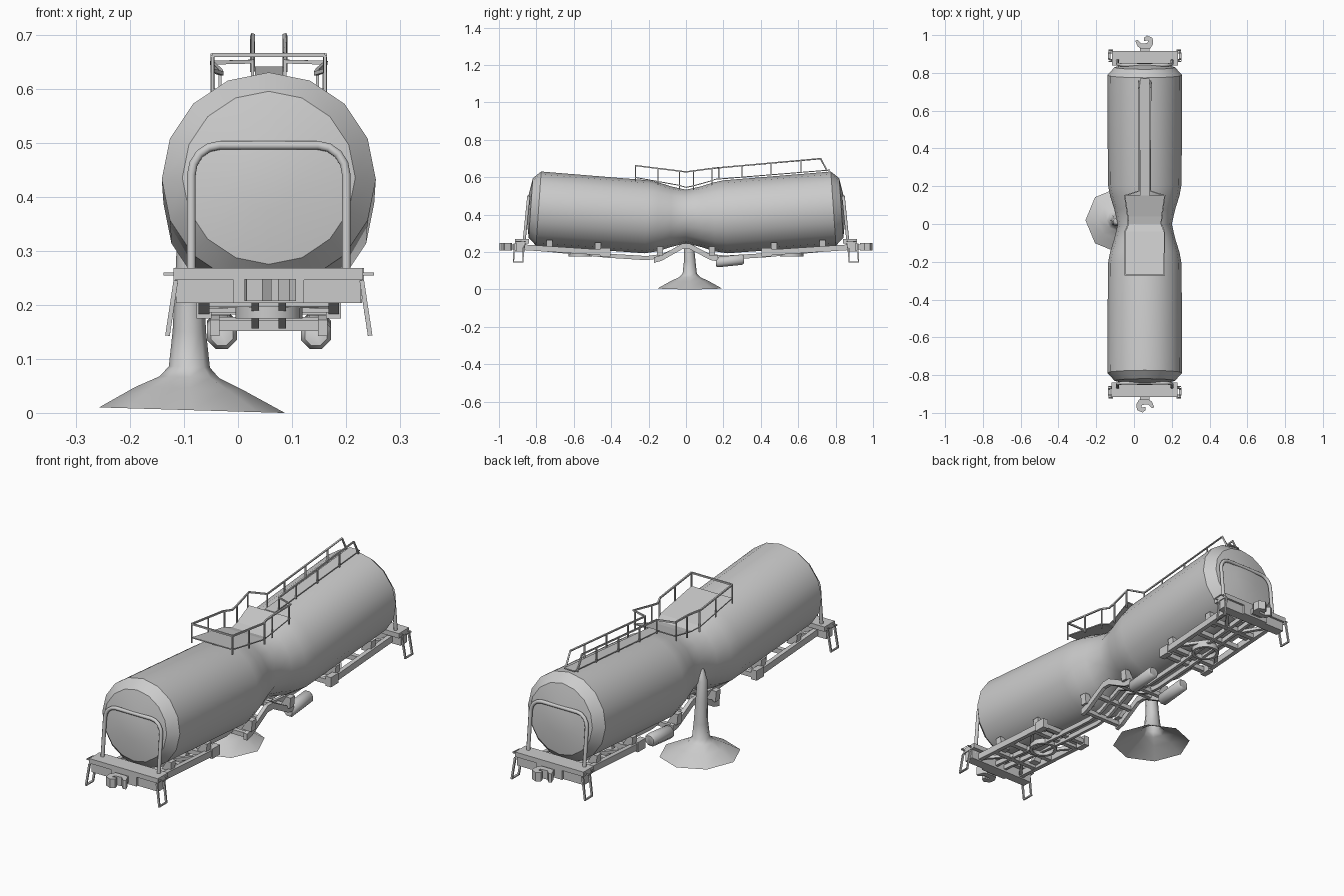
import bpy, bmesh, math
from mathutils import Vector, Matrix

if "Cube" in bpy.data.objects:
    bpy.data.objects.remove(bpy.data.objects["Cube"])

CX = 0.057  # centre line of the wagon
grey = bpy.data.materials.new("plain_grey")
grey.diffuse_color = (0.6, 0.6, 0.6, 1)
grey.use_nodes = True
grey.node_tree.nodes["Principled BSDF"].inputs["Base Color"].default_value = grey.diffuse_color
TURN = Matrix.Translation((CX, 0, 0)) @ Matrix.Rotation(math.pi, 4, 'Z') @ Matrix.Translation((-CX, 0, 0))


def finish(name, bm, smooth=None):
    bmesh.ops.recalc_face_normals(bm, faces=bm.faces)
    me = bpy.data.meshes.new(name)
    bm.to_mesh(me)
    bm.free()
    me.materials.append(grey)
    ob = bpy.data.objects.new(name, me)
    bpy.context.collection.objects.link(ob)
    if smooth:
        bpy.ops.object.select_all(action='DESELECT')
        ob.select_set(True)
        bpy.context.view_layer.objects.active = ob
        bpy.ops.object.shade_smooth_by_angle(angle=math.radians(smooth))
    return ob


def loft(bm, rings, cap_start=True, cap_end=True):
    vs = [[bm.verts.new(p) for p in r] for r in rings]
    n = len(vs[0])
    for a, b in zip(vs, vs[1:]):
        for i in range(n):
            bm.faces.new((a[i], a[(i + 1) % n], b[(i + 1) % n], b[i]))
    if cap_start:
        bm.faces.new(vs[0][::-1])
    if cap_end:
        bm.faces.new(vs[-1])


def box(bm, x0, x1, y0, y1, z0, z1):
    loft(bm, [[(x0, y0, z), (x1, y0, z), (x1, y1, z), (x0, y1, z)] for z in (z0, z1)])


def tube(bm, pts, r, n=4):
    """Round or square bar swept along a path with mitred joints."""
    pts = [Vector(p) for p in pts]
    rings, prev = [], None
    for i, p in enumerate(pts):
        a = (p - pts[i - 1]).normalized() if i else None
        b = (pts[i + 1] - p).normalized() if i < len(pts) - 1 else None
        t = ((a or b) + (b or a)).normalized()
        if prev is None:
            ref = Vector((1, 0, 0)) if abs(t.x) < 0.8 else Vector((0, 1, 0))
        else:
            ref = prev
        u = (ref - t * ref.dot(t)).normalized()
        prev, v = u, t.cross(u)
        rings.append([p + r * (math.cos(k) * u + math.sin(k) * v)
                      for k in [(j + 0.5) * 2 * math.pi / n for j in range(n)]])
    loft(bm, rings)


def beam(bm, x, path, w, h):
    """Flat-sided beam along a (y, z) path."""
    loft(bm, [[(x - w / 2, y, z - h / 2), (x + w / 2, y, z - h / 2),
               (x + w / 2, y, z + h / 2), (x - w / 2, y, z + h / 2)] for y, z in path])


def interp(path, y):
    for (a, za), (b, zb) in zip(path, path[1:]):
        if a <= y <= b:
            return za + (zb - za) * (y - a) / (b - a)
    return path[-1][1]


# Tank: two tilted 16-sided halves crushed at the middle, with domed ends
half = [(0.848, 0.436, 0.06, 0.07), (0.83, 0.435, 0.16, 0.07), (0.788, 0.432, 0.198, 0.07),
        (0.21, 0.388, 0.195, 0.05), (0.15, 0.387, 0.184, 0.03), (0.08, 0.388, 0.162, 0.01)]
prof = [(-y, z, r, t) for y, z, r, t in half] + [(0, 0.39, 0.143, 0)] + \
       [(y, z, r, -t) for y, z, r, t in half[::-1]]
bm = bmesh.new()
loft(bm, [[(CX + r * math.cos(a), y + t * r * math.sin(a), z + r * math.sin(a))
           for a in [k * math.pi / 8 for k in range(16)]] for y, z, r, t in prof])
finish("tank", bm, 35)

# Spilled liquid: thin stream flaring into an eight-sided puddle
spill = [(0.005, -0.085, 0.02, 0.172), (0.045, -0.09, 0.02, 0.1), (0.066, -0.09, 0.02, 0.055),
         (0.085, -0.09, 0.02, 0.038), (0.15, -0.09, 0.02, 0.031), (0.25, -0.09, 0.015, 0.026),
         (0.34, -0.09, 0.01, 0.022), (0.385, -0.08, 0.006, 0.014), (0.4, -0.068, 0.004, 0.005)]
bm = bmesh.new()
loft(bm, [[(x + r * math.cos(a), y + r * math.sin(a), z - 0.03 * r * math.cos(a))
           for a in [k * math.pi / 4 for k in range(8)]] for z, x, y, r in spill], cap_start=False)
finish("spilled_liquid", bm, 50)

# Centre sill: twin bent beams running the full length
sill = [(-0.9, 0.228), (-0.42, 0.18), (-0.21, 0.167), (-0.13, 0.178), (0, 0.235),
        (0.13, 0.178), (0.21, 0.17), (0.42, 0.182), (0.9, 0.228)]
bm = bmesh.new()
for dx in (-0.025, 0.025):
    beam(bm, CX + dx, sill, 0.014, 0.022)
finish("centre_sill", bm)

# Broken middle frame: folded side rails with cross bars
fold = [(-0.17, 0.157), (-0.13, 0.168), (-0.02, 0.23), (0.02, 0.23), (0.13, 0.172), (0.17, 0.165)]
bm = bmesh.new()
for dx in (-0.1, 0.1):
    beam(bm, CX + dx, fold, 0.018, 0.03)
for y in (-0.155, -0.07, 0.07, 0.155):
    z = interp(fold, y)
    box(bm, CX - 0.1, CX + 0.1, y - 0.01, y + 0.01, z - 0.01, z + 0.01)
finish("folded_middle_frame", bm)

# Air reservoirs below the frame
bm = bmesh.new()
for dx in (-0.087, 0.087):
    x = CX + dx
    ring = [(0.16, 0.022), (0.17, 0.03), (0.3, 0.03), (0.31, 0.022)]
    loft(bm, [[(x + r * math.cos(a), y, 0.145 + 0.1 * (y - 0.16) + r * math.sin(a))
               for a in [(k + 0.5) * math.pi / 4 for k in range(8)]] for y, r in ring])
finish("air_reservoirs", bm, 50)

# Parts repeated at both ends (built at the front, turned for the back)
for end, M in (("front", Matrix.Identity(4)), ("back", TURN)):
    def done(name, bm, smooth=None):
        bmesh.ops.transform(bm, matrix=M, verts=bm.verts)
        finish(end + "_" + name, bm, smooth)

    # Buffer beam with top plate and centre pocket
    bm = bmesh.new()
    box(bm, CX - 0.172, CX + 0.17, -0.905, -0.86, 0.203, 0.246)
    box(bm, CX - 0.176, CX + 0.174, -0.915, -0.84, 0.246, 0.268)
    box(bm, CX - 0.065, CX + 0.065, -0.915, -0.9, 0.203, 0.246)
    done("buffer_beam", bm)

    # Hook coupler
    bm = bmesh.new()
    box(bm, CX - 0.025, CX + 0.025, -0.94, -0.9, 0.213, 0.24)
    hook = [(0.027, -0.93), (0.012, -0.955), (0.016, -0.985), (0.045, -0.998), (0.062, -0.985),
            (0.06, -0.968), (0.04, -0.972), (0.042, -0.958), (0.075, -0.955), (0.095, -0.975),
            (0.107, -0.97), (0.095, -0.94), (0.08, -0.93)]
    loft(bm, [[(x, y, z) for x, y in hook] for z in (0.207, 0.248)])
    done("coupler", bm)

    # End hoop
    bm = bmesh.new()
    flat = [(-0.151, 0.21)]
    for c, a0 in ((-0.096, 180), (0.096, 90)):
        flat += [(c + 0.055 * math.cos(math.radians(a0 - d)), 0.44 + 0.055 * math.sin(math.radians(a0 - d)))
                 for d in (0, 22.5, 45, 67.5, 90)]
    flat.append((0.151, 0.21))
    tube(bm, [(CX + x * 0.95, -0.87 + (z - 0.21) * 0.1, z) for x, z in flat], 0.0085, 8)
    done("end_hoop", bm, 50)

    # Corner steps and side grab handles
    bm = bmesh.new()
    for s in (-1, 1):
        top, low = CX + s * 0.172, CX + s * 0.187
        tube(bm, [(top, -0.918, 0.245), (low, -0.922, 0.146), (low, -0.872, 0.146), (top, -0.868, 0.245)], 0.006)
        tube(bm, [(top, -0.905, 0.257), (CX + s * 0.193, -0.905, 0.257),
                  (CX + s * 0.193, -0.86, 0.257), (top, -0.86, 0.257)], 0.004)
    done("corner_steps", bm)

    # Side sills, end boxes and cross members over the wheel mount
    line = [(-0.87, 0.225), (-0.41, 0.195)]
    bm = bmesh.new()
    for s in (-1, 1):
        x = CX + s * 0.12
        beam(bm, x, line, 0.02, 0.03)
        box(bm, x - 0.014, x + 0.014, -0.46, -0.405, 0.175, 0.22)
    for y in (-0.76, -0.65, -0.48, -0.42):
        z = interp(line, y)
        box(bm, CX - 0.12, CX + 0.12, y - 0.011, y + 0.011, z - 0.014, z + 0.008)
    for s in (-1, 1):  # diagonal braces
        tube(bm, [(CX + s * 0.025, -0.74, 0.212), (CX + s * 0.115, -0.86, 0.222)], 0.01)
        tube(bm, [(CX + s * 0.025, -0.62, 0.202), (CX + s * 0.115, -0.5, 0.2)], 0.01)
    done("side_sills", bm)

    # Pivot ring below the sills
    bm = bmesh.new()
    prof = [(0.062, 0.2), (0.062, 0.175), (0.048, 0.175), (0.048, 0.195)]
    loft(bm, [[(CX + r * math.cos(a), -0.565 + r * math.sin(a), z)
               for a in [k * math.pi / 8 for k in range(16)]] for r, z in prof])
    done("pivot_ring", bm, 40)

    # Saddles holding the tank
    bm = bmesh.new()
    for y, z in ((-0.73, 0.215), (-0.47, 0.2), (-0.14, 0.18)):
        for s in (-1, 1):
            loft(bm, [[(CX + s * a, y - 0.016, zz), (CX + s * b, y - 0.016, zz),
                       (CX + s * b, y + 0.016, zz), (CX + s * a, y + 0.016, zz)]
                      for a, b, zz in ((0.07, 0.12, z), (0.1, 0.125, z + 0.05))])
    done("tank_saddles", bm)

# Bent platform on top of the tank and narrow walkway to the back
plan = [(-0.27, 0.104), (-0.04, 0.104), (0, 0.087), (0.04, 0.09), (0.15, 0.106)]
deck_z = [(-0.28, 0.597), (-0.1, 0.572), (0, 0.543), (0.05, 0.553), (0.16, 0.585), (0.78, 0.636)]
bm = bmesh.new()
loft(bm, [[(CX + s * w, y, interp(deck_z, y) + d) for s, d in ((-1, 0), (1, 0), (1, 0.005), (-1, 0.005))]
          for y, w in plan])
beam(bm, CX, [(0.15, 0.588), (0.77, 0.638)], 0.052, 0.005)
finish("platform_and_walkway", bm)

# Hand rails: around the platform, then along the walkway
rail_z = [(-0.28, 0.663), (-0.1, 0.641), (0, 0.628), (0.15, 0.648), (0.72, 0.699)]
bm = bmesh.new()
tube(bm, [(CX - 0.104, -0.27, 0.662), (CX + 0.104, -0.27, 0.662)], 0.005)
for s in (-1, 1):
    path = [(CX + s * w, y, interp(rail_z, y)) for y, w in plan]
    path += [(CX + s * 0.03, 0.175, 0.65), (CX + s * 0.03, 0.72, 0.699), (CX + s * 0.03, 0.755, 0.632)]
    tube(bm, path, 0.005)
    for y, w in ((-0.27, 0.104), (-0.15, 0.104), (-0.035, 0.102), (0.04, 0.09), (0.14, 0.105),
                 (0.175, 0.03), (0.3, 0.03), (0.455, 0.03), (0.615, 0.03)):
        low = interp(deck_z, y) - (0.02 if w > 0.05 else 0)
        tube(bm, [(CX + s * w, y, low), (CX + s * w, y, interp(rail_z, y))], 0.004)
finish("hand_rails", bm)
